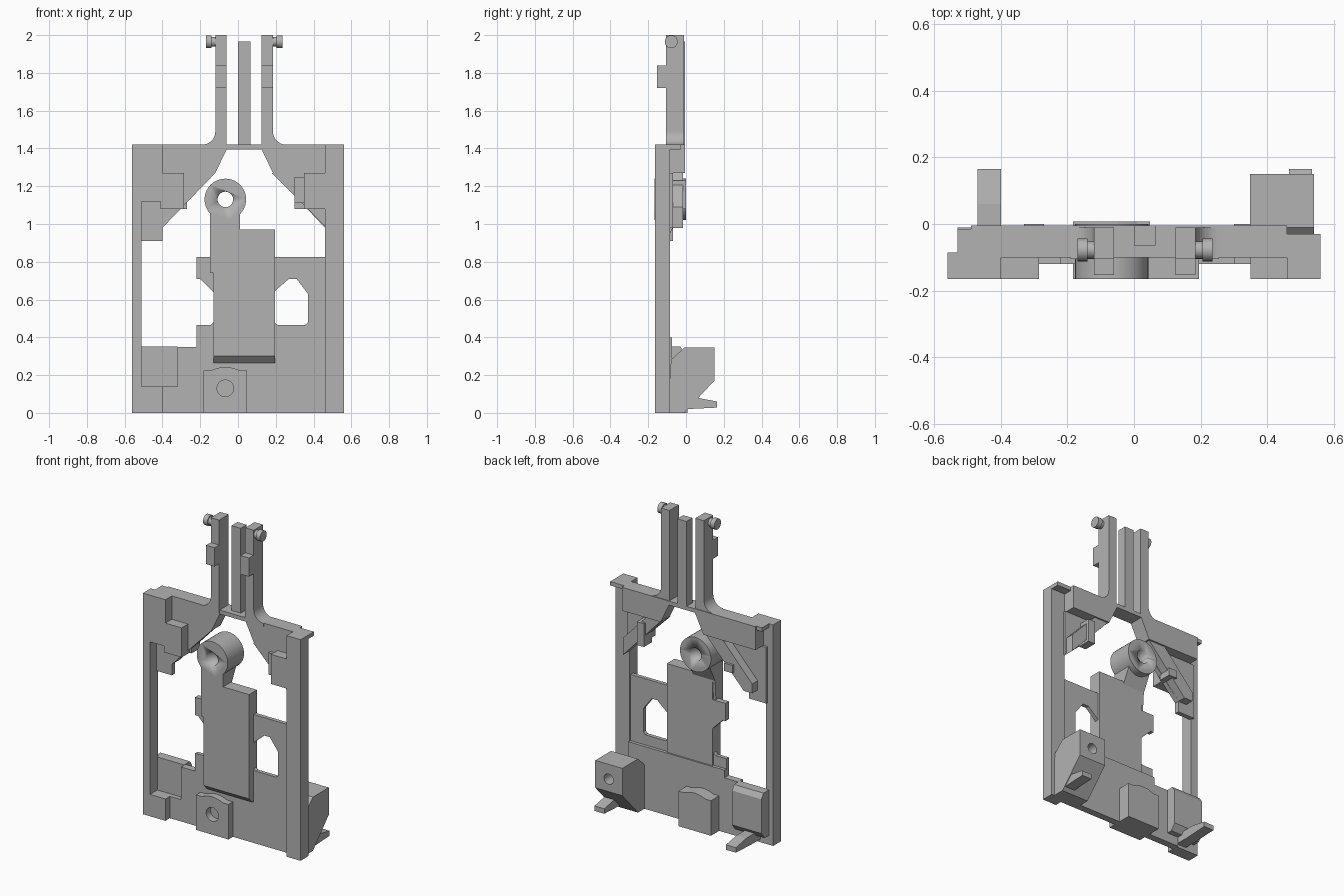
import bpy, bmesh, math
from mathutils import Matrix

cube = bpy.data.objects.get("Cube")
if cube:
    bpy.data.objects.remove(cube, do_unlink=True)

grey = bpy.data.materials.new("plain grey")
grey.use_nodes = True
GREY = (0.45, 0.45, 0.45, 1)
grey.diffuse_color = GREY
grey.node_tree.nodes["Principled BSDF"].inputs["Base Color"].default_value = GREY


def finish(name, bm):
    bmesh.ops.recalc_face_normals(bm, faces=bm.faces)
    mesh = bpy.data.meshes.new(name)
    bm.to_mesh(mesh)
    bm.free()
    mesh.materials.append(grey)
    ob = bpy.data.objects.new(name, mesh)
    bpy.context.collection.objects.link(ob)
    return ob


def prism(name, pts, lo, hi, axis="y"):
    """Extrude an (x, z) profile along y, or a (y, z) profile along x."""
    bm = bmesh.new()
    place = (lambda a, b: (a, lo, b)) if axis == "y" else (lambda a, b: (lo, a, b))
    face = bm.faces.new([bm.verts.new(place(a, b)) for a, b in pts])
    new = bmesh.ops.extrude_face_region(bm, geom=[face])["geom"]
    shift = (0, hi - lo, 0) if axis == "y" else (hi - lo, 0, 0)
    bmesh.ops.translate(bm, vec=shift, verts=[v for v in new if isinstance(v, bmesh.types.BMVert)])
    return finish(name, bm)


def box(name, x0, x1, y0, y1, z0, z1):
    return prism(name, [(x0, z0), (x1, z0), (x1, z1), (x0, z1)], y0, y1)


def cylinder(name, centre, radius, depth, axis="Y"):
    bm = bmesh.new()
    turn = Matrix.Rotation(math.pi / 2, 4, "X" if axis == "Y" else "Y")
    bmesh.ops.create_cone(bm, cap_ends=True, segments=40, radius1=radius, radius2=radius,
                          depth=depth, matrix=Matrix.Translation(centre) @ turn)
    ob = finish(name, bm)
    bpy.context.view_layer.objects.active = ob
    ob.select_set(True)
    bpy.ops.object.shade_smooth_by_angle()
    ob.select_set(False)
    return ob


def drill(target, name, x, z, radius, y=-0.08, depth=0.4):
    cutter = cylinder(name, (x, y, z), radius, depth)
    cutter.hide_render = True
    cutter.hide_set(True)
    mod = target.modifiers.new("hole", "BOOLEAN")
    mod.operation = "DIFFERENCE"
    mod.solver = "EXACT"
    mod.object = cutter


FRONT, BACK = -0.165, -0.085

# Side rails
prism("right_rail", [(-.56, 0), (-.40, 0), (-.40, .14), (-.51, .14), (-.51, 1.12),
                     (-.40, 1.12), (-.40, 1.42), (-.56, 1.42)], FRONT, BACK)
box("left_rail", .46, .56, FRONT, BACK, 0, 1.42)
box("left_rail_cap", .46, .56, BACK, -.03, 1.395, 1.42)
box("right_rail_cap", -.53, -.49, BACK, -.015, 1.395, 1.42)

# Lower plate and windowed middle plate
prism("lower_plate", [(-.40, 0), (.46, 0), (.46, .40), (-.22, .40), (-.22, .35),
                      (-.32, .35), (-.32, .14), (-.40, .14)], -.12, -.075)
prism("window_plate", [(-.22, .39), (.46, .39), (.46, .825), (.19, .825), (.19, .64),
                       (.27, .71), (.31, .71), (.37, .63), (.37, .48), (.355, .465),
                       (.21, .465), (.19, .48), (-.13, .48), (-.145, .465), (-.22, .465)],
      -.12, -.095)
prism("side_catch", [(-.22, .71), (-.20, .71), (-.12, .63), (-.12, .825), (-.22, .825)],
      -.12, -.085)

# Upper bridge
prism("bridge", [(-.49, 1.42), (-.49, 1.27), (-.12, 1.27), (-.06, 1.395), (.125, 1.395),
                 (.185, 1.27), (.46, 1.27), (.46, 1.42)], -.10, -.005)

# Diagonal braces with thin webs behind the corner pads
prism("right_brace", [(-.12, 1.28), (-.40, .98), (-.46, .98), (-.46, 1.04), (-.24, 1.28)],
      BACK, -.015)
prism("left_brace", [(.18, 1.28), (.46, .98), (.46, 1.09), (.28, 1.28)], BACK, -.015)
prism("right_web", [(-.52, .91), (-.40, .91), (-.40, .98), (-.12, 1.27), (-.52, 1.27)],
      -.10, -.07)
prism("left_web", [(.47, .98), (.47, 1.27), (.18, 1.27)], -.10, -.07)
box("right_corner_pad", -.41, -.285, FRONT, BACK, 1.08, 1.27)
box("left_corner_pad", .35, .47, FRONT, BACK, 1.08, 1.27)
box("left_pad_step", .30, .35, -.12, BACK, 1.11, 1.25)
box("right_pad_step", -.33, -.27, BACK, .0, 1.08, 1.13)
box("left_brace_tab", .30, .35, BACK, .0, 1.08, 1.23)

# Forked top: two outer prongs with flared feet, bumps and pegs
for side, inner, sign in (("right", -.06, -1), ("left", .125, 1)):
    outer = inner + sign * .06
    flare = [(outer + sign * .07 * (1 - math.cos(a)), 1.49 - .07 * math.sin(a))
             for a in (math.pi / 2 * i / 10 for i in range(11))]
    prism(side + "_prong", [(inner, 1.40), (inner, 2), (outer, 2)] + flare
          + [(outer + sign * .07, 1.40)], -.105, -.01)
    box(side + "_prong_bump", min(inner, outer), max(inner, outer), -.153, -.10, 1.72, 1.84)
    cylinder(side + "_peg", (outer + sign * .02, -.078, 1.965), .026, .06, "X")
    cylinder(side + "_peg_head", (outer + sign * .035, -.078, 1.965), .034, .03, "X")
box("middle_prong", 0, .065, -.065, -.005, 1.395, 1.965)

# Swinging lever: panel, arm and eye
prism("lever_panel", [(FRONT, .30), (-.13, .265), (BACK, .265), (BACK, .97), (FRONT, .97)],
      -.13, .195, "x")
prism("lever_arm", [(FRONT, .74), (-.10, .74), (BACK, .95), (-.03, 1.06), (FRONT, 1.06)],
      -.147, .01, "x")
eye = cylinder("lever_eye", (-.067, -.083, 1.13), .11, .165)
drill(eye, "eye_cutter", -.067, 1.13, .041)

# Central boss with a hole in the front
arch = [(.01 - .155 * i / 8, .225 + .018 * math.sin(math.pi * i / 8)) for i in range(9)]
boss = prism("central_boss", [(-.183, 0), (.048, 0), (.048, .225)] + arch + [(-.183, .225)],
             FRONT, .008)
drill(boss, "boss_cutter", -.067, .13, .044, FRONT, .2)

# Rear blocks and feet
block = prism("left_rear_block", [(-.09, 0), (-.01, 0), (.15, .17), (.15, .345),
                                  (-.01, .345), (-.08, .28)], .348, .54, "x")
drill(block, "block_cutter", .445, .25, .033, .15, .2)
prism("right_rear_block", [(-.09, .06), (-.04, .06), (-.01, .10), (-.01, .32), (-.03, .352),
                           (-.09, .352)], -.53, -.32, "x")
for side, x in (("right", -.47), ("left", .465)):
    prism(side + "_foot", [(-.09, .02), (0, .02), (.165, .028), (.165, .06), (.06, .08),
                           (-.09, .08)], x, x + .07, "x")
